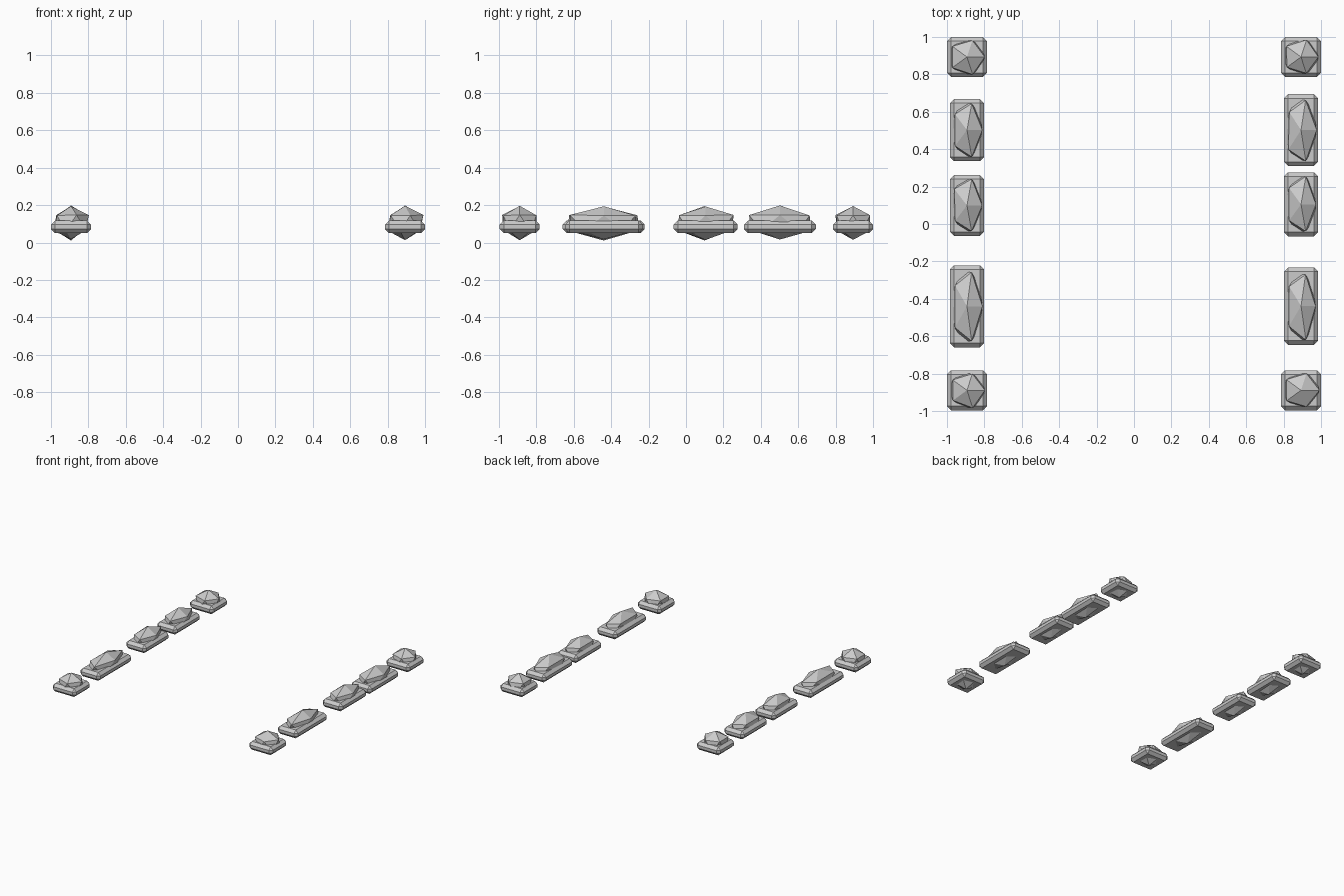
import bpy, bmesh, random
from mathutils import Vector, Matrix

if "Cube" in bpy.data.objects:
    bpy.data.objects.remove(bpy.data.objects["Cube"])

random.seed(4)
GEM_Z, GEM_RZ = 0.105, 0.092
SLAB_LOW, SLAB_HIGH, BEVEL = 0.05, 0.118, 0.022


def make_object(name, bm):
    mesh = bpy.data.meshes.new(name)
    bm.to_mesh(mesh)
    bm.free()
    bpy.context.collection.objects.link(bpy.data.objects.new(name, mesh))


def slab(name, x, y, hx, hy):
    # chamfered base stone
    bm = bmesh.new()
    size = Matrix.Diagonal((2 * hx, 2 * hy, SLAB_HIGH - SLAB_LOW, 1))
    place = Matrix.Translation((x, y, (SLAB_LOW + SLAB_HIGH) / 2))
    bmesh.ops.create_cube(bm, size=1, matrix=place @ size)
    bmesh.ops.bevel(bm, geom=bm.edges[:], offset=BEVEL, segments=1,
                    profile=0.5, affect='EDGES')
    make_object(name, bm)


def rock(name, x, y, hx, hy):
    # stretched low-poly boulder, slightly irregular
    bm = bmesh.new()
    bmesh.ops.create_icosphere(bm, subdivisions=1, radius=1)
    for v in bm.verts:
        v.co *= random.uniform(0.95, 1.03)
        v.co = Vector((x + v.co.x * hx, y + v.co.y * hy, GEM_Z + v.co.z * GEM_RZ))
    make_object(name, bm)


# rows of stones along both sides: centre y, half length
rows = {
    -0.893: [(0.893, 0.107), (0.502, 0.166), (0.099, 0.163), (-0.44, 0.219), (-0.889, 0.107)],
    0.893: [(0.893, 0.107), (0.502, 0.192), (0.105, 0.171), (-0.439, 0.207), (-0.889, 0.107)],
}
for x, stones in rows.items():
    side = "left" if x < 0 else "right"
    for i, (y, hy) in enumerate(stones, 1):
        hx = 0.107 if hy < 0.12 else 0.091
        slab(f"{side}_base_stone_{i}", x, y, hx, hy)
        rock(f"{side}_boulder_{i}", x, y, hx, hy)
